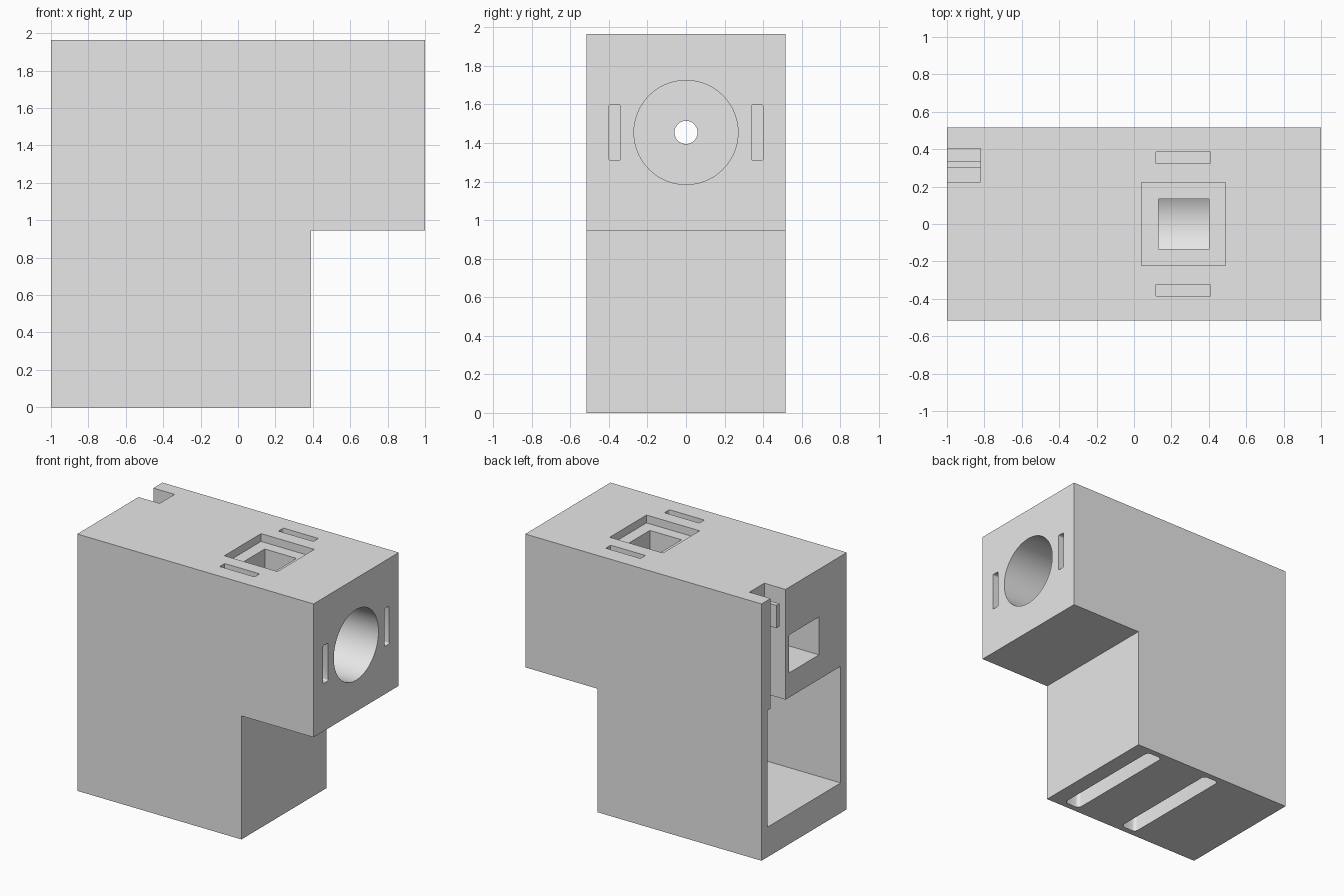
import bpy, bmesh, math
from mathutils import Matrix, Vector

cube = bpy.data.objects.get("Cube")
if cube:
    bpy.data.objects.remove(cube, do_unlink=True)

grey = bpy.data.materials.new("plain grey")
grey.use_nodes = True
colour = (0.8, 0.8, 0.8, 1)
grey.diffuse_color = colour
grey.node_tree.nodes["Principled BSDF"].inputs["Base Color"].default_value = colour


def make_object(name, bm):
    bmesh.ops.recalc_face_normals(bm, faces=bm.faces)
    mesh = bpy.data.meshes.new(name)
    bm.to_mesh(mesh)
    bm.free()
    mesh.materials.append(grey)
    obj = bpy.data.objects.new(name, mesh)
    bpy.context.collection.objects.link(obj)
    return obj


def box(name, x, y, z, round_axis=None, radius=0.01):
    """Box from ranges; edges along round_axis may be rounded."""
    bm = bmesh.new()
    bmesh.ops.create_cube(bm, size=1)
    for v in bm.verts:
        v.co = Vector(r[0] if c < 0 else r[1] for r, c in zip((x, y, z), v.co))
    if round_axis is not None:
        edges = [e for e in bm.edges
                 if abs((e.verts[0].co - e.verts[1].co).normalized()[round_axis]) > 0.9]
        bmesh.ops.bevel(bm, geom=edges, offset=radius, segments=4, profile=0.5,
                        affect='EDGES')
    return make_object(name, bm)


def cylinder_x(name, radius, x, z, sides):
    """Cylinder lying along x on the centre line."""
    bm = bmesh.new()
    place = Matrix.Translation((sum(x) / 2, 0, z)) @ Matrix.Rotation(math.pi / 2, 4, 'Y')
    bmesh.ops.create_cone(bm, cap_ends=True, segments=sides, radius1=radius,
                          radius2=radius, depth=x[1] - x[0], matrix=place)
    return make_object(name, bm)


# L-shaped body from a side profile
W, H = 0.515, 1.965
profile = [(-1, 0), (0.39, 0), (0.39, 0.945), (1, 0.945), (1, H), (-1, H)]
bm = bmesh.new()
face = bm.faces.new([bm.verts.new((x, -W, z)) for x, z in profile])
extruded = bmesh.ops.extrude_face_region(bm, geom=[face])["geom"]
bmesh.ops.translate(bm, vec=(0, 2 * W, 0),
                    verts=[g for g in extruded if isinstance(g, bmesh.types.BMVert)])
body = make_object("housing_body", bm)

AXIS = 1.455
cutters = [
    # round bore, pinhole and rectangular pocket along one axis
    cylinder_x("bore_cutter", 0.27, (-0.05, 1.1), AXIS, 96),
    cylinder_x("pinhole_cutter", 0.06, (-0.6, 0.1), AXIS, 48),
    box("pocket_cutter", (-1.1, -0.4), (-0.18, 0.18), (1.31, 1.6)),
    # large lower cavity and the cable channel leading up from it
    box("cavity_cutter", (-1.1, 0.3), (-0.442, 0.442), (0.23, 1.122)),
    box("channel_cutter", (-1.1, -0.82), (0.225, 0.405), (1.0, 2.1)),
    # stepped square opening in the top
    box("top_recess_cutter", (0.04, 0.49), (-0.222, 0.222), (H - 0.06, 2.1)),
    box("top_opening_cutter", (0.132, 0.4), (-0.135, 0.135), (AXIS, 2.1)),
]
# narrow slots either side of both openings
for s in (-1, 1):
    side = sorted((s * 0.34, s * 0.4))
    cutters.append(box("end_slot_cutter", (0.88, 1.1), side, (1.31, 1.6), 0))
    side = sorted((s * 0.325, s * 0.385))
    cutters.append(box("top_slot_cutter", (0.115, 0.41), side, (H - 0.12, 2.1), 2, 0.006))
# long slots in the underside
for x in (0.197, -0.337):
    cutters.append(box("base_slot_cutter", (x - 0.066, x + 0.066), (-0.468, 0.468),
                       (-0.1, 0.15), 2, 0.03))

for cutter in cutters:
    cutter.hide_render = True
    mod = body.modifiers.new(cutter.name, 'BOOLEAN')
    mod.operation = 'DIFFERENCE'
    mod.solver = 'EXACT'
    mod.object = cutter

# bake the cuts and drop the cutters
graph = bpy.context.evaluated_depsgraph_get()
cut_mesh = bpy.data.meshes.new_from_object(body.evaluated_get(graph))
body.modifiers.clear()
body.data = cut_mesh
for cutter in cutters:
    bpy.data.objects.remove(cutter, do_unlink=True)

# small tie bar across the cable channel
box("channel_tie_bar", (-1, -0.81), (0.3, 0.335), (1.71, 1.885))

bpy.ops.object.select_all(action='DESELECT')
body.select_set(True)
bpy.context.view_layer.objects.active = body
bpy.ops.object.shade_smooth_by_angle(angle=math.radians(30))
